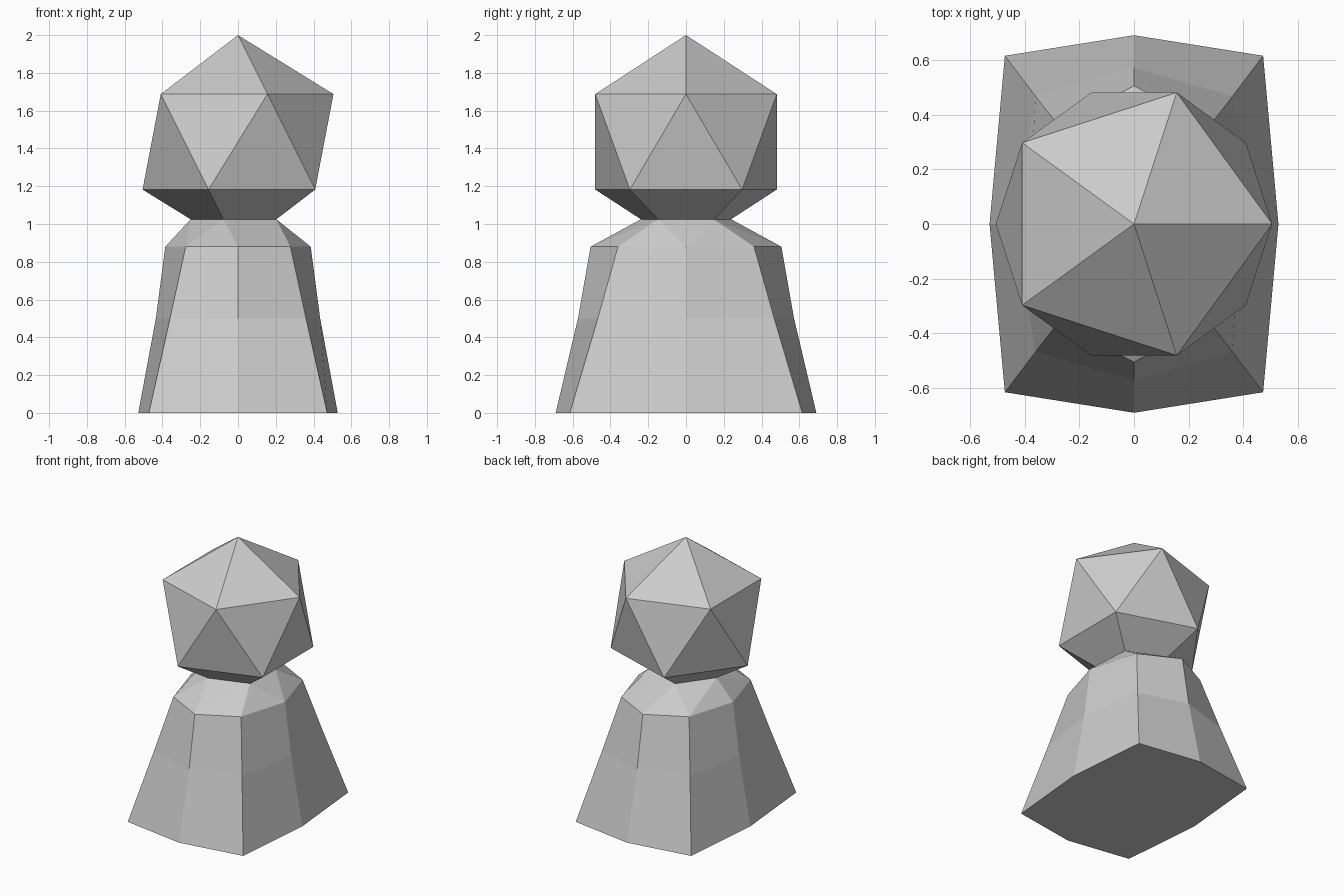
import bpy
import bmesh

default = bpy.data.objects.get("Cube")
if default:
    bpy.data.objects.remove(default, do_unlink=True)

grey = bpy.data.materials.new("plain_grey")
grey.use_nodes = True
colour = (0.6, 0.6, 0.6, 1)
grey.diffuse_color = colour
grey.node_tree.nodes["Principled BSDF"].inputs["Base Color"].default_value = colour


def finish(bm, name):
    bmesh.ops.recalc_face_normals(bm, faces=bm.faces)
    mesh = bpy.data.meshes.new(name)
    bm.to_mesh(mesh)
    bm.free()
    mesh.materials.append(grey)
    obj = bpy.data.objects.new(name, mesh)
    bpy.context.collection.objects.link(obj)
    return obj


def octagon(side_x, corner_x, corner_y, front_y, z):
    return [(side_x, 0, z), (corner_x, corner_y, z), (0, front_y, z),
            (-corner_x, corner_y, z), (-side_x, 0, z), (-corner_x, -corner_y, z),
            (0, -front_y, z), (corner_x, -corner_y, z)]


NECK_Z = 1.025
SHOULDER_Z = 0.88
shoulder_ring = octagon(0.385, 0.277, 0.36, 0.505, SHOULDER_Z)

# Head: icosahedron with its lowest point sliced off at the neck
bm = bmesh.new()
bmesh.ops.create_icosphere(bm, subdivisions=1, radius=0.565)
bmesh.ops.translate(bm, verts=bm.verts, vec=(0, 0, 1.435))
bmesh.ops.bisect_plane(bm, geom=bm.verts[:] + bm.edges[:] + bm.faces[:],
                       plane_co=(0, 0, NECK_Z), plane_no=(0, 0, 1), clear_inner=True)
neck_ring = [v.co.copy() for v in bm.verts if abs(v.co.z - NECK_Z) < 0.001]
finish(bm, "head")

# Shoulders: faceted skin from the eight-sided body to the five-sided neck
bm = bmesh.new()
for p in shoulder_ring + neck_ring:
    bm.verts.new(p)
bmesh.ops.convex_hull(bm, input=bm.verts)
caps = [f for f in bm.faces if abs(f.normal.z) > 0.999]
bmesh.ops.delete(bm, geom=caps, context='FACES')
finish(bm, "shoulders")

# Body: flared eight-sided robe with a closed base
bm = bmesh.new()
rings = [octagon(0.528, 0.472, 0.615, 0.69, 0),
         octagon(0.435, 0.36, 0.467, 0.572, 0.5),
         shoulder_ring]
loops = [[bm.verts.new(p) for p in ring] for ring in rings]
for low, high in zip(loops, loops[1:]):
    for i in range(8):
        j = (i + 1) % 8
        bm.faces.new((low[i], low[j], high[j], high[i]))
bm.faces.new(loops[0][::-1])
finish(bm, "body")
